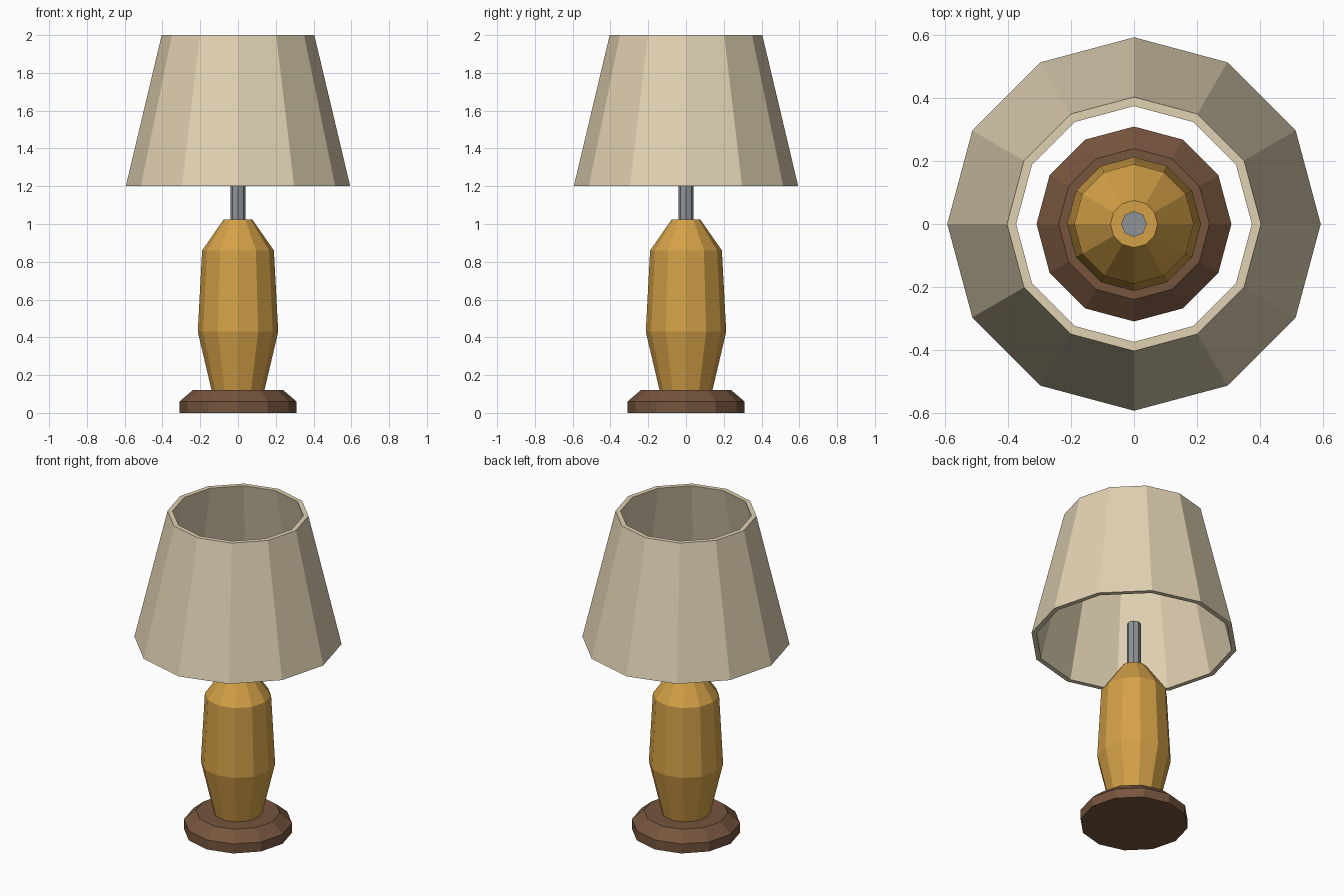
import bpy
import bmesh
from math import cos, sin, tau

cube = bpy.data.objects.get("Cube")
if cube:
    bpy.data.objects.remove(cube, do_unlink=True)


def material(name, srgb):
    """Flat material from display colour values, stored as linear."""
    color = [((c + 0.055) / 1.055) ** 2.4 for c in srgb] + [1.0]
    mat = bpy.data.materials.new(name)
    mat.use_nodes = True
    mat.diffuse_color = color
    mat.node_tree.nodes["Principled BSDF"].inputs["Base Color"].default_value = color
    return mat


def turned(name, profile, mat, sides=12, hollow=False):
    """Faceted solid of revolution; a hollow profile is a closed loop."""
    bm = bmesh.new()
    rings = [[bm.verts.new((r * cos(tau * i / sides), r * sin(tau * i / sides), z))
              for i in range(sides)] for r, z in profile]
    pairs = list(zip(rings, rings[1:]))
    if hollow:
        pairs.append((rings[-1], rings[0]))
    else:
        bm.faces.new(rings[0][::-1])
        bm.faces.new(rings[-1])
    for low, high in pairs:
        for i in range(sides):
            j = (i + 1) % sides
            bm.faces.new((low[i], low[j], high[j], high[i]))
    bmesh.ops.recalc_face_normals(bm, faces=bm.faces)
    mesh = bpy.data.meshes.new(name)
    bm.to_mesh(mesh)
    bm.free()
    mesh.materials.append(mat)
    obj = bpy.data.objects.new(name, mesh)
    bpy.context.collection.objects.link(obj)
    return obj


wood = material("dark wood", (0.46, 0.33, 0.24))
gold = material("golden glaze", (0.83, 0.63, 0.28))
steel = material("grey metal", (0.56, 0.58, 0.60))
linen = material("cream linen", (0.88, 0.82, 0.70))

# Foot with a bevelled upper edge
turned("base", [(0.31, 0), (0.31, 0.06), (0.24, 0.12)], wood)

# Vase-shaped body
turned("body", [(0.14, 0.12), (0.213, 0.43), (0.19, 0.86), (0.075, 1.025)], gold)

# Stem rising into the shade
turned("stem", [(0.041, 1.02), (0.041, 1.315)], steel, sides=8)

# Open tapered shade with wall thickness
turned("shade", [(0.594, 1.2), (0.404, 2), (0.375, 2), (0.565, 1.2)], linen, hollow=True)
